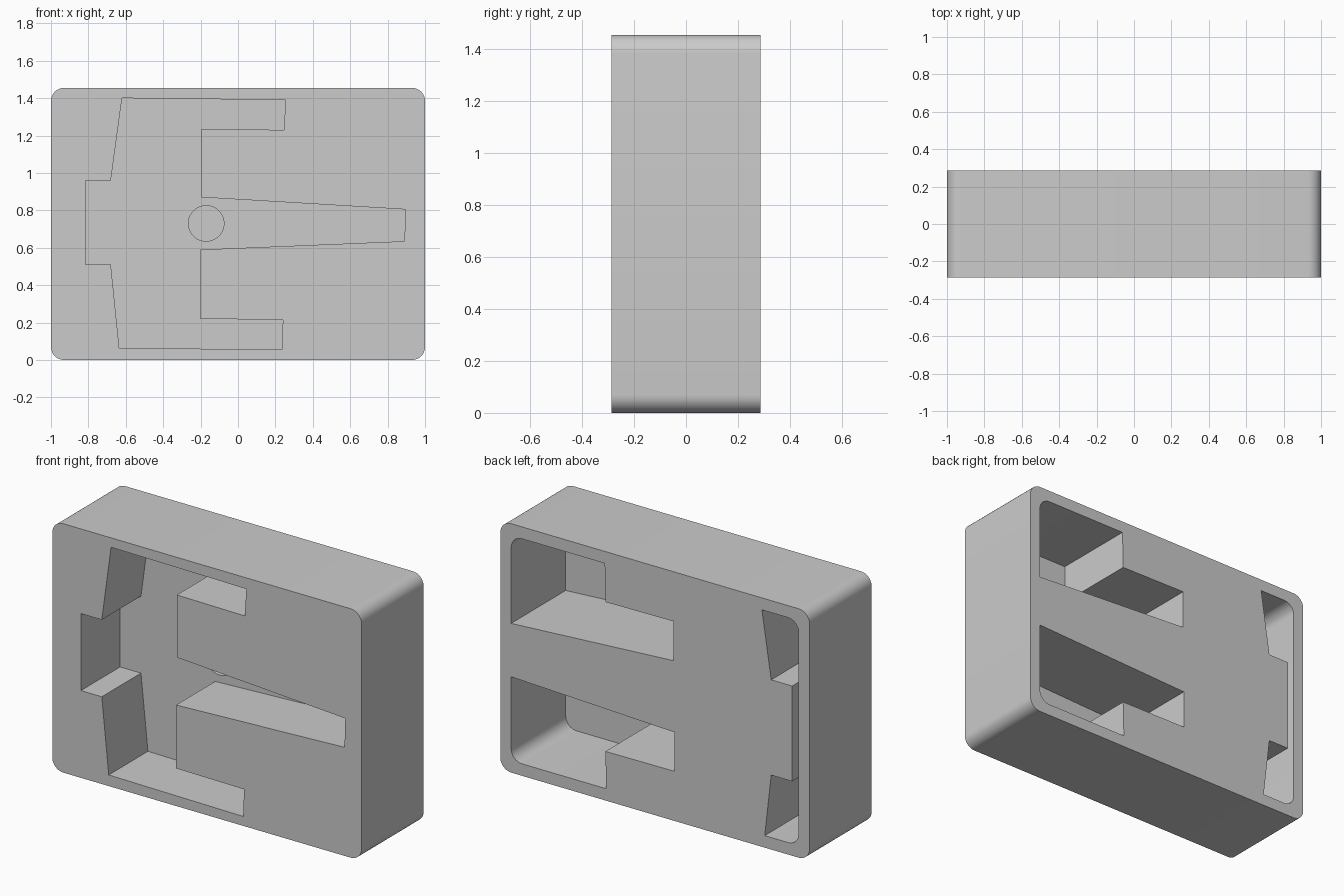
import bpy
import bmesh
from math import pi, cos, sin
from mathutils import Vector

cube = bpy.data.objects.get("Cube")
if cube:
    bpy.data.objects.remove(cube, do_unlink=True)

HALF_DEPTH, HEIGHT, RADIUS, WALL = 0.287, 1.455, 0.07, 0.07
INNER, TOP = 1 - WALL, HEIGHT - WALL


def rounded(points, corners, radius=RADIUS, steps=8):
    """Replace the chosen right-angled corners of an outline by arcs."""
    out = []
    for i, p in enumerate(points):
        p = Vector(p)
        if i not in corners:
            out.append(p)
            continue
        a = (Vector(points[i - 1]) - p).normalized() * radius
        b = (Vector(points[(i + 1) % len(points)]) - p).normalized() * radius
        for k in range(steps + 1):
            t = k / steps * pi / 2
            out.append(p + a * (1 - sin(t)) + b * (1 - cos(t)))
    return out


def prism(name, outline, y0, y1):
    """Extrude an x-z outline from y0 to y1."""
    bm = bmesh.new()
    face = bm.faces.new([bm.verts.new((x, y0, z)) for x, z in outline])
    new = bmesh.ops.extrude_face_region(bm, geom=[face])["geom"]
    verts = [v for v in new if isinstance(v, bmesh.types.BMVert)]
    bmesh.ops.translate(bm, verts=verts, vec=(0, y1 - y0, 0))
    bmesh.ops.recalc_face_normals(bm, faces=bm.faces)
    mesh = bpy.data.meshes.new(name)
    bm.to_mesh(mesh)
    bm.free()
    obj = bpy.data.objects.new(name, mesh)
    bpy.context.collection.objects.link(obj)
    return obj


def cut(body, cutter):
    """Subtract a cutter from the body, then discard it."""
    cutter.hide_render = True
    mod = body.modifiers.new("cut", "BOOLEAN")
    mod.operation, mod.solver, mod.object = "DIFFERENCE", "EXACT", cutter
    bpy.context.view_layer.objects.active = body
    bpy.ops.object.modifier_apply(modifier=mod.name)
    bpy.data.objects.remove(cutter, do_unlink=True)


# Outer block with rounded long edges
block = prism("holder_block", rounded(
    [(-1, 0), (1, 0), (1, HEIGHT), (-1, HEIGHT)], range(4)),
    -HALF_DEPTH, HALF_DEPTH)

# Shaped pocket sunk into the front
pocket = [(-0.635, 0.065), (0.235, 0.055), (0.24, 0.215), (-0.2, 0.22),
          (-0.2, 0.59), (0.89, 0.635), (0.895, 0.805), (-0.195, 0.87),
          (-0.195, 1.235), (0.245, 1.23), (0.255, 1.39), (-0.62, 1.4),
          (-0.68, 0.96), (-0.815, 0.96), (-0.815, 0.51), (-0.68, 0.51)]
POCKET_FLOOR = 0.075
cut(block, prism("pocket_cutter", pocket, -0.5, POCKET_FLOOR))

# Round socket in the pocket floor
socket = [(-0.17 + 0.095 * cos(2 * pi * k / 64), 0.73 + 0.095 * sin(2 * pi * k / 64))
          for k in range(64)]
cut(block, prism("socket_cutter", socket, POCKET_FLOOR - 0.05, POCKET_FLOOR + 0.1))

# Hollows in the back, around the walls of the pocket
upper_hollow = rounded([(INNER, TOP), (0.325, TOP), (0.32, 1.16), (-0.12, 1.165),
                        (-0.12, 0.935), (INNER, 0.872)], [0])
lower_hollow = rounded([(INNER, WALL), (INNER, 0.56), (-0.125, 0.518), (-0.125, 0.29),
                        (0.32, 0.287), (0.315, WALL)], [0])
side_hollow = rounded([(-INNER, WALL), (-0.71, WALL), (-0.752, 0.435), (-0.888, 0.435),
                       (-0.888, 0.992), (-0.752, 0.992), (-0.692, TOP),
                       (-INNER, TOP)], [0, 7])
for outline in (upper_hollow, lower_hollow, side_hollow):
    cut(block, prism("hollow_cutter", outline, WALL - HALF_DEPTH, 0.5))

# Plain grey finish
grey = bpy.data.materials.new("plain_grey")
grey.use_nodes = True
colour = (0.6, 0.6, 0.6, 1)
grey.diffuse_color = colour
grey.node_tree.nodes["Principled BSDF"].inputs["Base Color"].default_value = colour
block.data.materials.clear()
block.data.materials.append(grey)
for poly in block.data.polygons:
    poly.material_index = 0

bpy.ops.object.select_all(action="DESELECT")
block.select_set(True)
bpy.context.view_layer.objects.active = block
bpy.ops.object.shade_smooth_by_angle()
